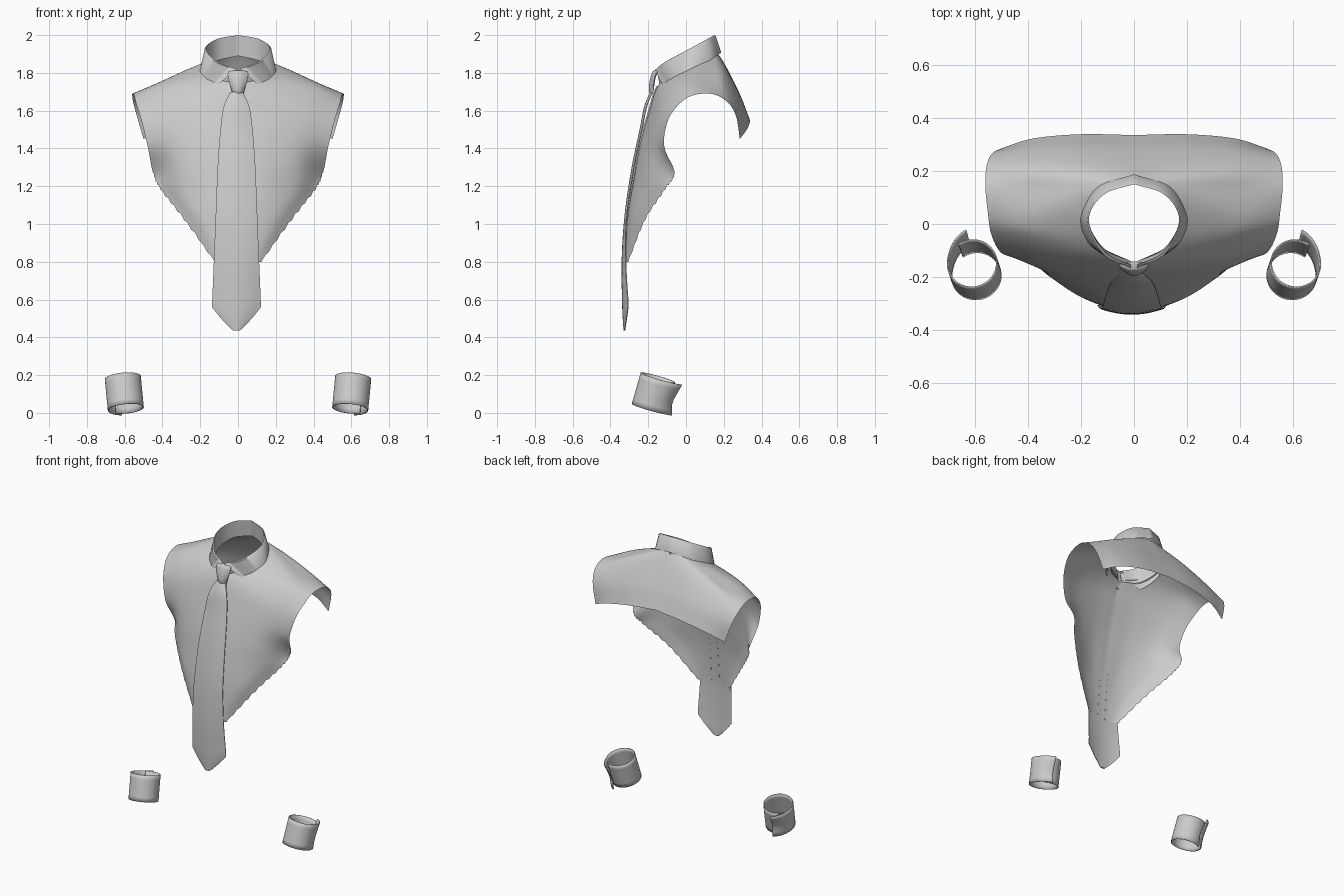
import bpy, bmesh, math
from mathutils import Vector, Matrix

if "Cube" in bpy.data.objects:
    bpy.data.objects.remove(bpy.data.objects["Cube"])


def spline(pts, n):
    """Catmull-Rom samples, n per segment."""
    p = [Vector(q) for q in pts]
    p = [p[0] * 2 - p[1]] + p + [p[-1] * 2 - p[-2]]
    out = []
    for i in range(1, len(p) - 2):
        a, b, c, d = p[i - 1:i + 3]
        for k in range(n):
            t = k / n
            out.append(0.5 * (2 * b + (c - a) * t + (2 * a - 5 * b + 4 * c - d) * t * t
                              + (3 * b - a - 3 * c + d) * t ** 3))
    return out + [p[-2]]


def surface(keys, nu, nv):
    rows = [spline(r, nu) for r in keys]
    cols = [spline(c, nv) for c in zip(*rows)]
    return [list(r) for r in zip(*cols)]


def loft(name, rows, mirror=False, closed=False, thick=0, angle=40):
    bm = bmesh.new()
    grid = [[bm.verts.new(p) for p in r] for r in rows]
    m = len(rows[0])
    for a, b in zip(grid, grid[1:]):
        for j in range(m if closed else m - 1):
            k = (j + 1) % m
            bm.faces.new((a[j], a[k], b[k], b[j]))
    if closed:
        bm.faces.new(grid[0])
        bm.faces.new(grid[-1])
    bmesh.ops.remove_doubles(bm, verts=bm.verts, dist=0.0005)
    bmesh.ops.recalc_face_normals(bm, faces=bm.faces)
    me = bpy.data.meshes.new(name)
    bm.to_mesh(me)
    bm.free()
    ob = bpy.data.objects.new(name, me)
    bpy.context.collection.objects.link(ob)
    bpy.ops.object.select_all(action='DESELECT')
    ob.select_set(True)
    bpy.context.view_layer.objects.active = ob
    bpy.ops.object.shade_smooth_by_angle(angle=math.radians(angle))
    if mirror:
        ob.modifiers.new("mirror", 'MIRROR').merge_threshold = 0.002
    if thick:
        s = ob.modifiers.new("thickness", 'SOLIDIFY')
        s.thickness, s.offset = thick, 0
    return ob


# Shirt: each row runs from the centre or neck line out to the armhole edge
back_keys = [
    [(0, .335, 1.56), (.2, .338, 1.54), (.38, .322, 1.50), (.5, .285, 1.45)],
    [(0, .275, 1.71), (.2, .285, 1.68), (.38, .28, 1.635), (.535, .265, 1.57)],
    [(0, .178, 1.89), (.2, .2, 1.82), (.38, .205, 1.745), (.555, .22, 1.645)],
    [(.115, .145, 1.88), (.25, .13, 1.825), (.4, .13, 1.755), (.56, .14, 1.688)]]
seam = [(.185, .035, 1.83), (.3, .035, 1.795), (.42, .03, 1.745), (.55, .04, 1.682)]
front_keys = [
    [(.15, -.07, 1.78), (.28, -.06, 1.75), (.41, -.045, 1.71), (.54, -.03, 1.64)],
    [(0, -.15, 1.73), (.18, -.145, 1.68), (.35, -.13, 1.62), (.512, -.095, 1.55)],
    [(0, -.2, 1.58), (.17, -.195, 1.54), (.34, -.17, 1.48), (.478, -.115, 1.41)],
    [(0, -.245, 1.42), (.17, -.235, 1.38), (.33, -.185, 1.33), (.45, -.06, 1.27)],
    [(0, -.278, 1.25), (.15, -.268, 1.22), (.3, -.21, 1.19), (.41, -.11, 1.18)],
    [(0, -.31, 1.05), (.1, -.304, 1.04), (.2, -.275, 1.03), (.285, -.215, 1.02)],
    [(0, -.33, .80), (.045, -.328, .80), (.09, -.32, .80), (.125, -.305, .80)]]
N = 8
shirt = surface(back_keys + [seam] + front_keys, 8, N)
for i, row in enumerate(shirt):
    for p in row:
        p.x = max(p.x, 0)
    if i > 8 * N and i % 2:          # stepped lower hem
        row[-1].z += .012
loft("back_yoke", shirt[:4 * N + 1], mirror=True)
loft("shirt_front", shirt[4 * N:], mirror=True)

# Button placket behind the tie
strip = []
for r in shirt[6 * N:]:
    c = r[0]
    strip.append([c + Vector((x, y, 0)) for x, y in
                  ((-.03, .002), (-.03, -.006), (.03, -.006), (.03, .002))])
loft("placket", strip)

# Collar: inner stand, folded top, outer leaf ending in points
inner = [(0, .16, 1.89), (.12, .12, 1.86), (.175, .03, 1.80), (.12, -.085, 1.745), (.012, -.14, 1.735)]
top = [(0, .15, 2.0), (.115, .11, 1.978), (.17, .015, 1.926), (.11, -.105, 1.861), (.012, -.155, 1.822)]
fold = [(0, .157, 1.996), (.12, .116, 1.974), (.177, .015, 1.922), (.117, -.112, 1.857), (.012, -.165, 1.815)]
leaf = [(0, .187, 1.908), (.135, .14, 1.875), (.203, .03, 1.805), (.192, -.05, 1.755), (.142, -.108, 1.708)]
loft("collar", [spline(k, 8) for k in (inner, top, fold, leaf)], mirror=True, angle=60)


# Tie
def tie_ring(z, w, y, bow, depth, cx):
    us = [-1 + k / 5 for k in range(11)]
    front = [Vector((cx + u * w, y + bow * u * u, z)) for u in us]
    back = [Vector((cx + u * w, y + bow * u * u + .004 + depth * (1 - u * u), z)) for u in reversed(us)]
    return front + back


blade = spline([(1.70, .032, -.19), (1.62, .068, -.222), (1.5, .085, -.246), (1.3, .1, -.288),
                (1.05, .11, -.325), (.8, .12, -.341), (.56, .13, -.338)], 5)
blade += [Vector((.50, .082, -.335)), Vector((.45, .034, -.332)), Vector((.435, .016, -.331))]
rings = []
for z, w, y in blade:
    bow = .012 + .018 * max(0, min(1, (1.0 - z) / .4))
    if z < .55:
        bow *= w / .13
    rings.append(tie_ring(z, w, y, bow, .008, -.008))
loft("tie_blade", rings, closed=True)

knot = [(1.812, .036, -.17), (1.80, .054, -.18), (1.76, .05, -.192), (1.715, .036, -.197), (1.69, .03, -.192)]
loft("tie_knot", [tie_ring(z, w, y, .022, .024, 0) for z, w, y in spline(knot, 3)], closed=True)

# Cuffs: tilted bands with a loose overlapping end at the rear
for side, name in ((-1, "left_cuff"), (1, "right_cuff")):
    low, high = Vector((side * .593, -.195, .022)), Vector((side * .609, -.148, .187))
    axis = (high - low).normalized()
    ex = (Vector((1, 0, 0)) - axis * axis.x).normalized()
    ey = axis.cross(ex)
    rows = []
    for h in range(7):
        t = h / 6
        c = low.lerp(high, t)
        row = []
        for k in range(66):
            f = k / 65
            a = math.radians(125 - 385 * f)
            flare = max(0, (f - .83) / .17) ** 1.5
            r = .091 + .004 * f + flare * (.012 + .022 * abs(2 * t - .8))
            row.append(c + ex * (-side * r * math.cos(a)) + ey * (r * math.sin(a)))
        rows.append(row)
    loft(name, rows, thick=.005)
